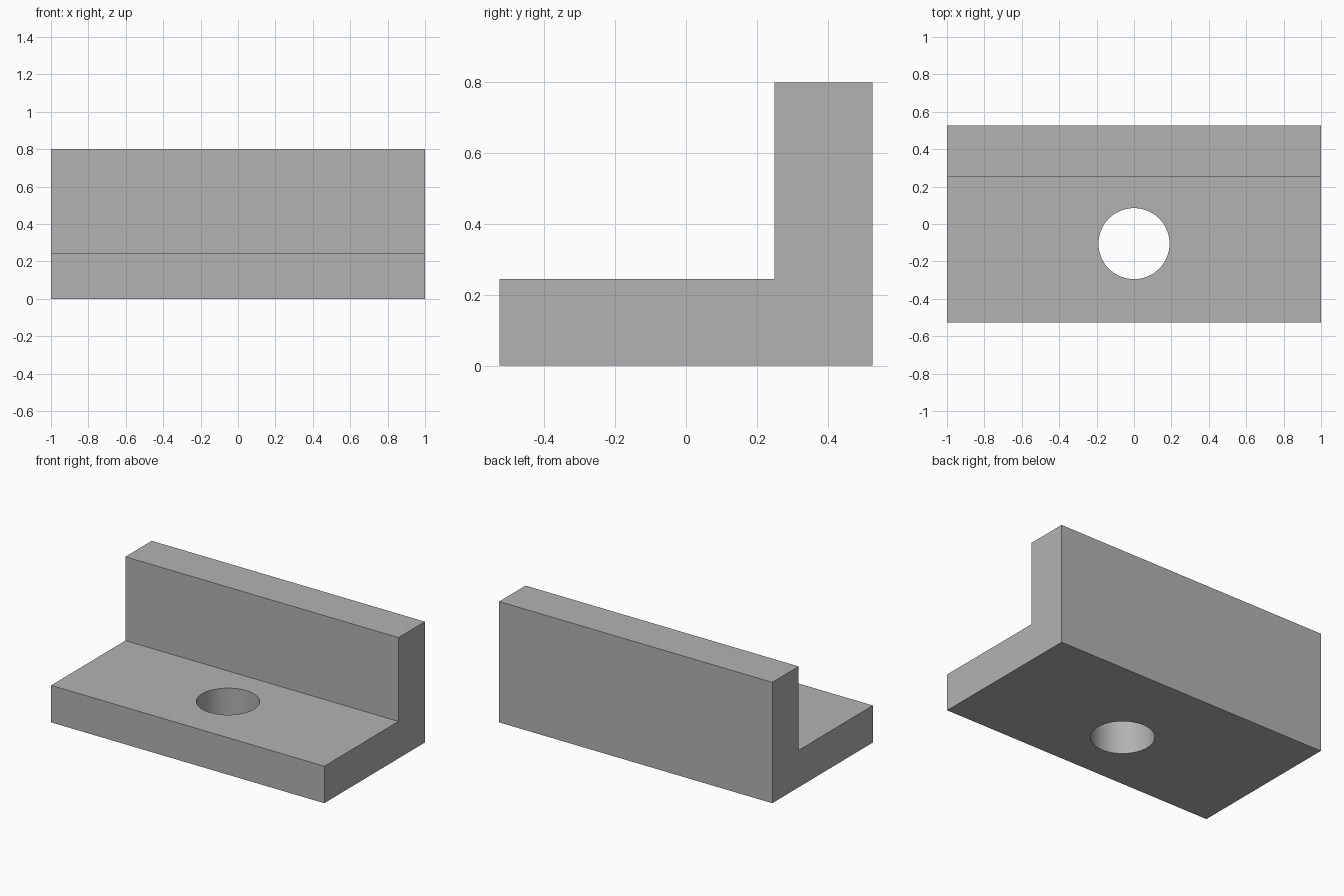
import bpy
import bmesh
import math

if "Cube" in bpy.data.objects:
    bpy.data.objects.remove(bpy.data.objects["Cube"])

LENGTH, DEPTH, HEIGHT = 2.0, 1.052, 0.8
BASE_TOP, WALL_FRONT = 0.245, 0.25
HOLE_RADIUS, HOLE_Y = 0.19, -0.105

grey = bpy.data.materials.new("plain grey")
grey.use_nodes = True
colour = (0.45, 0.45, 0.45, 1)
grey.diffuse_color = colour
grey.node_tree.nodes["Principled BSDF"].inputs["Base Color"].default_value = colour

# L-shaped profile swept along the length
front, back = -DEPTH / 2, DEPTH / 2
profile = [(front, 0), (back, 0), (back, HEIGHT), (WALL_FRONT, HEIGHT),
           (WALL_FRONT, BASE_TOP), (front, BASE_TOP)]
bm = bmesh.new()
end = bm.faces.new([bm.verts.new((-LENGTH / 2, y, z)) for y, z in profile])
sweep = bmesh.ops.extrude_face_region(bm, geom=[end])
moved = [v for v in sweep["geom"] if isinstance(v, bmesh.types.BMVert)]
bmesh.ops.translate(bm, verts=moved, vec=(LENGTH, 0, 0))
bmesh.ops.recalc_face_normals(bm, faces=bm.faces)
mesh = bpy.data.meshes.new("angle_bracket")
bm.to_mesh(mesh)
bm.free()
bracket = bpy.data.objects.new("angle_bracket", mesh)
bpy.context.collection.objects.link(bracket)
mesh.materials.append(grey)

# Round bolt hole through the base
bpy.ops.mesh.primitive_cylinder_add(vertices=64, radius=HOLE_RADIUS, depth=1,
                                    location=(0, HOLE_Y, BASE_TOP / 2))
cutter = bpy.context.object
cutter.name = "hole_cutter"
cutter.data.materials.append(grey)
hole = bracket.modifiers.new("bolt hole", "BOOLEAN")
hole.operation = "DIFFERENCE"
hole.solver = "EXACT"
hole.object = cutter

# Apply the cut, drop the cutter and smooth the bore
bpy.ops.object.select_all(action="DESELECT")
bracket.select_set(True)
bpy.context.view_layer.objects.active = bracket
bpy.ops.object.modifier_apply(modifier=hole.name)
bpy.data.objects.remove(cutter)
bpy.ops.object.shade_smooth_by_angle(angle=math.radians(30))
